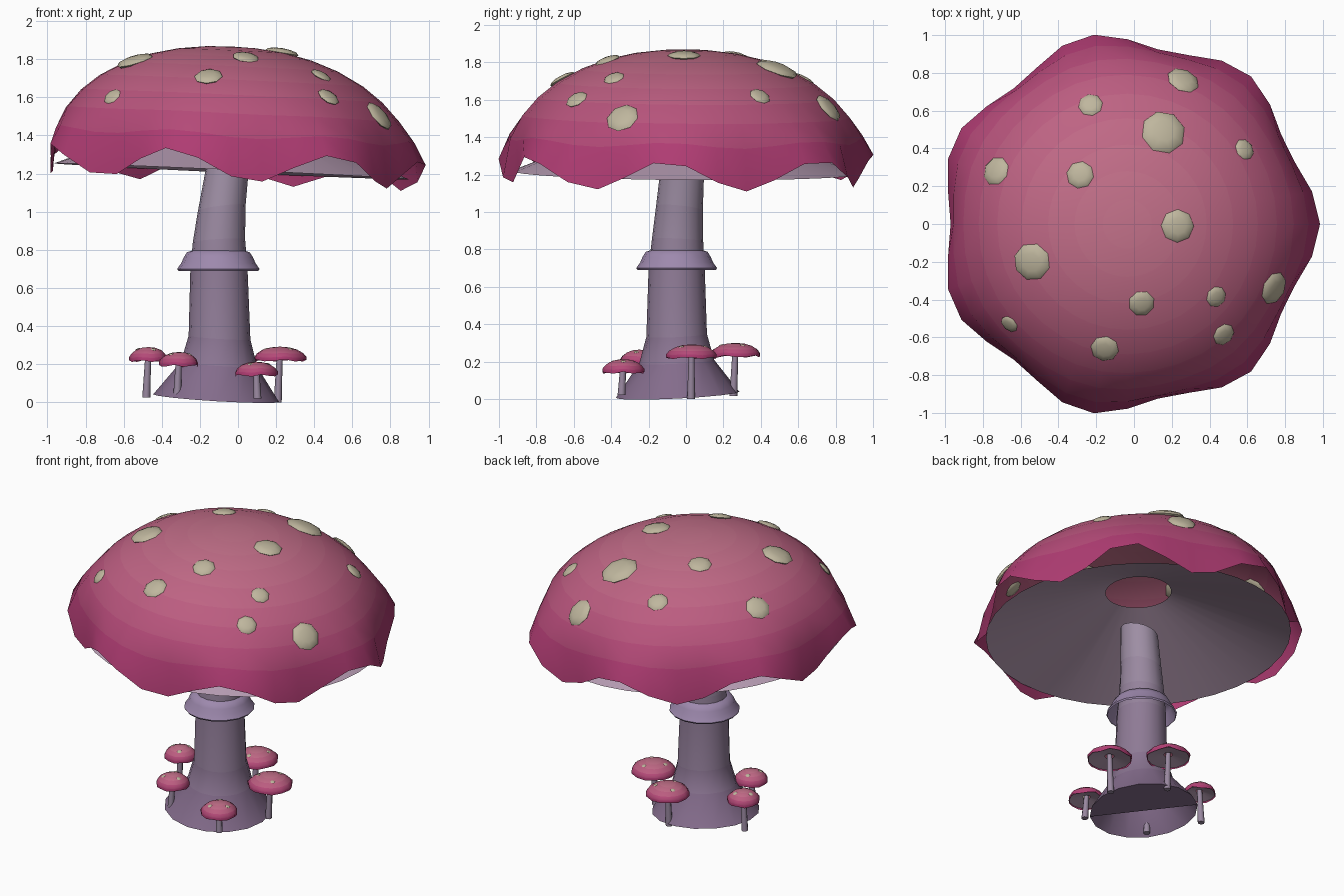
import bpy, bmesh, math
from math import sin, cos, pi
from mathutils import Vector, Matrix
from mathutils.bvhtree import BVHTree

if "Cube" in bpy.data.objects:
    bpy.data.objects.remove(bpy.data.objects["Cube"])


def material(name, rgb):
    m = bpy.data.materials.new(name)
    m.diffuse_color = (*rgb, 1)
    m.use_nodes = True
    m.node_tree.nodes["Principled BSDF"].inputs["Base Color"].default_value = m.diffuse_color
    return m


def mix(a, b, t):
    return tuple(p + (q - p) * t for p, q in zip(a, b))


TOP, RIM = (0.56, 0.17, 0.26), (0.43, 0.045, 0.17)
PINKS = [material(f"pink_{i}", mix(TOP, RIM, (i / 8) ** 1.5)) for i in range(9)]
STEM = [material(f"stem_{i}", mix((0.23, 0.15, 0.26), (0.34, 0.27, 0.37), i / 5)) for i in range(6)]
RING = material("ring", (0.34, 0.25, 0.42))
GILL = material("gill", (0.48, 0.34, 0.46))
SPOT = material("spot", (0.52, 0.47, 0.34))


def finish(bm, name, mats, angle=50):
    me = bpy.data.meshes.new(name)
    bm.to_mesh(me)
    ob = bpy.data.objects.new(name, me)
    bpy.context.collection.objects.link(ob)
    for m in mats:
        me.materials.append(m)
    bpy.ops.object.select_all(action='DESELECT')
    ob.select_set(True)
    bpy.context.view_layer.objects.active = ob
    bpy.ops.object.shade_smooth_by_angle(angle=math.radians(angle))
    return ob


def loft(rings, sides, point, mats, closed=False):
    """Skin rings of points; point(ring, angle) gives each position."""
    bm = bmesh.new()
    loops = [[bm.verts.new(point(r, 2 * pi * i / sides)) for i in range(sides)] for r in rings]
    for k, (a, b) in enumerate(zip(loops, loops[1:])):
        for i in range(sides):
            j = (i + 1) % sides
            f = bm.faces.new((a[i], b[i], b[j], a[j]))
            f.material_index = min(k, mats - 1)
    if closed:
        # the big stem's foot is only half closed, on the back right
        bm.faces.new([loops[0][i] for i in range(-2, 7)] if sides == 16 else loops[0])
        bm.faces.new(loops[-1]).material_index = mats - 1
    bmesh.ops.remove_doubles(bm, verts=bm.verts, dist=1e-5)
    bmesh.ops.recalc_face_normals(bm, faces=bm.faces)
    return bm


def add_spot(bm, tree, x, y, r):
    """Flattened ball lying on the surface below (x, y)."""
    loc, nor, _, _ = tree.ray_cast(Vector((x, y, 4)), Vector((0, 0, -1)))
    if loc is None:
        return
    if nor.z < 0:
        nor = -nor
    mat = (Matrix.Translation(loc) @ nor.to_track_quat('Z', 'Y').to_matrix().to_4x4()
           @ Matrix.Diagonal((r, r, r * 0.27, 1)))
    bmesh.ops.create_uvsphere(bm, u_segments=8, v_segments=6, radius=1, matrix=mat)


# Big cap: domed profile, seven-fold wavy rim, leaning to the right
CX, LEAN_X, LEAN_Y = -0.035, 0.045, 0.008


def cap_point(ring, a):
    r, z, w = ring
    r += 0.042 * w * cos(7 * a)
    x, y = r * cos(a), r * sin(a)
    return (CX + x, y, z + 0.08 * w * w * cos(7 * a + 0.75) - LEAN_X * x - LEAN_Y * y)


profile = [(0, 1.867, 0), (0.13, 1.863, 0), (0.28, 1.845, 0), (0.42, 1.812, 0), (0.56, 1.76, 0),
           (0.69, 1.688, 0.02), (0.79, 1.608, 0.06), (0.875, 1.51, 0.15), (0.94, 1.395, 0.45), (0.978, 1.232, 1)]
bm = loft(profile, 36, cap_point, 9)
cap_tree = BVHTree.FromBMesh(bm)
finish(bm, "cap", PINKS)

# Gills: shallow open cone under the cap
finish(loft([(0.93, 1.212, 0), (0.2, 1.51, 0)], 36, cap_point, 1), "gills", [GILL])

# Pale spots on the cap
spots = [(0.26, 0.76, 0.088), (-0.23, 0.63, 0.065), (0.155, 0.485, 0.118), (0.585, 0.395, 0.058),
         (-0.73, 0.28, 0.078), (-0.285, 0.26, 0.073), (0.23, -0.01, 0.088), (-0.54, -0.2, 0.1),
         (0.04, -0.42, 0.07), (0.435, -0.385, 0.057), (0.74, -0.34, 0.09), (-0.66, -0.53, 0.05),
         (0.475, -0.585, 0.062), (-0.155, -0.66, 0.075)]
bm = bmesh.new()
for s in spots:
    add_spot(bm, cap_tree, *s)
finish(bm, "cap_spots", [SPOT], 45)


# Stem: curved tube with a flared, slightly tilted foot
def stem_point(ring, a):
    x, y, z, r, tilt = ring
    return (x + r * cos(a), y + r * sin(a), z + tilt * r * (-0.06 * cos(a) + 0.05 * sin(a)))


stem = [(-0.115, -0.045, 0.022, 0.33, 1), (-0.1, -0.05, 0.2, 0.2, 1), (-0.097, -0.05, 0.34, 0.162, 1),
        (-0.1, -0.05, 0.7, 0.15, 0), (-0.1, -0.045, 0.85, 0.137, -1), (-0.085, -0.035, 1.02, 0.125, -2),
        (-0.055, -0.018, 1.24, 0.115, -3)]
finish(loft(stem, 16, stem_point, 6, True), "stem", STEM, 60)

# Skirt ring round the stem
ring = [(-0.103, -0.05, z, r, 0) for r, z in
        [(0.135, 0.797), (0.165, 0.787), (0.182, 0.76), (0.195, 0.73), (0.216, 0.7), (0.21, 0.69)]]
finish(loft(ring, 16, stem_point, 1), "stem_ring", [RING], 60)

# Five small mushrooms round the foot: x, y, cap top, cap radius, stem bottom
young = [(0.095, -0.335, 0.213, 0.115, 0.02), (0.22, 0.03, 0.292, 0.14, 0.0),
         (-0.05, 0.265, 0.3, 0.137, 0.015), (-0.31, -0.25, 0.264, 0.105, 0.035),
         (-0.47, 0.06, 0.29, 0.102, 0.025)]
for n, (x, y, top, R, z0) in enumerate(young):
    def small_point(ring, a):
        r, z, w = ring
        r *= 1 + 0.04 * w * cos(5 * a + n)
        return (x + r * cos(a), y + r * sin(a), z + 0.006 * w * cos(5 * a + n))

    dome = [(R * r, top - h, w) for r, h, w in
            [(0, 0, 0), (0.35, 0.004, 0), (0.65, 0.016, 0), (0.87, 0.035, 0.2), (0.98, 0.055, 0.6), (0.97, 0.073, 1)]]
    bm = loft(dome, 14, small_point, 5)
    tree = BVHTree.FromBMesh(bm)
    finish(bm, f"small_cap_{n}", [PINKS[i] for i in (1, 3, 5, 7, 8)])
    finish(loft([(R * 0.94, top - 0.066, 0), (R * 0.2, top - 0.045, 0)], 14, small_point, 1),
           f"small_gills_{n}", [GILL])
    out = Vector((x + 0.1, y + 0.05)).normalized() * 0.012
    if n in (1, 2):
        out = -out
    stalk = [(x + out.x, y + out.y, z0, 0.021, 0), (x, y, top - 0.02, 0.015, 0)]
    finish(loft(stalk, 8, stem_point, 1, True), f"small_stem_{n}", [STEM[4]])
    bm = bmesh.new()
    for k in range(3):
        a = 2.1 * k + 1.3 * n
        add_spot(bm, tree, x + 0.55 * R * cos(a), y + 0.55 * R * sin(a), 0.014)
    finish(bm, f"small_spots_{n}", [SPOT], 45)
